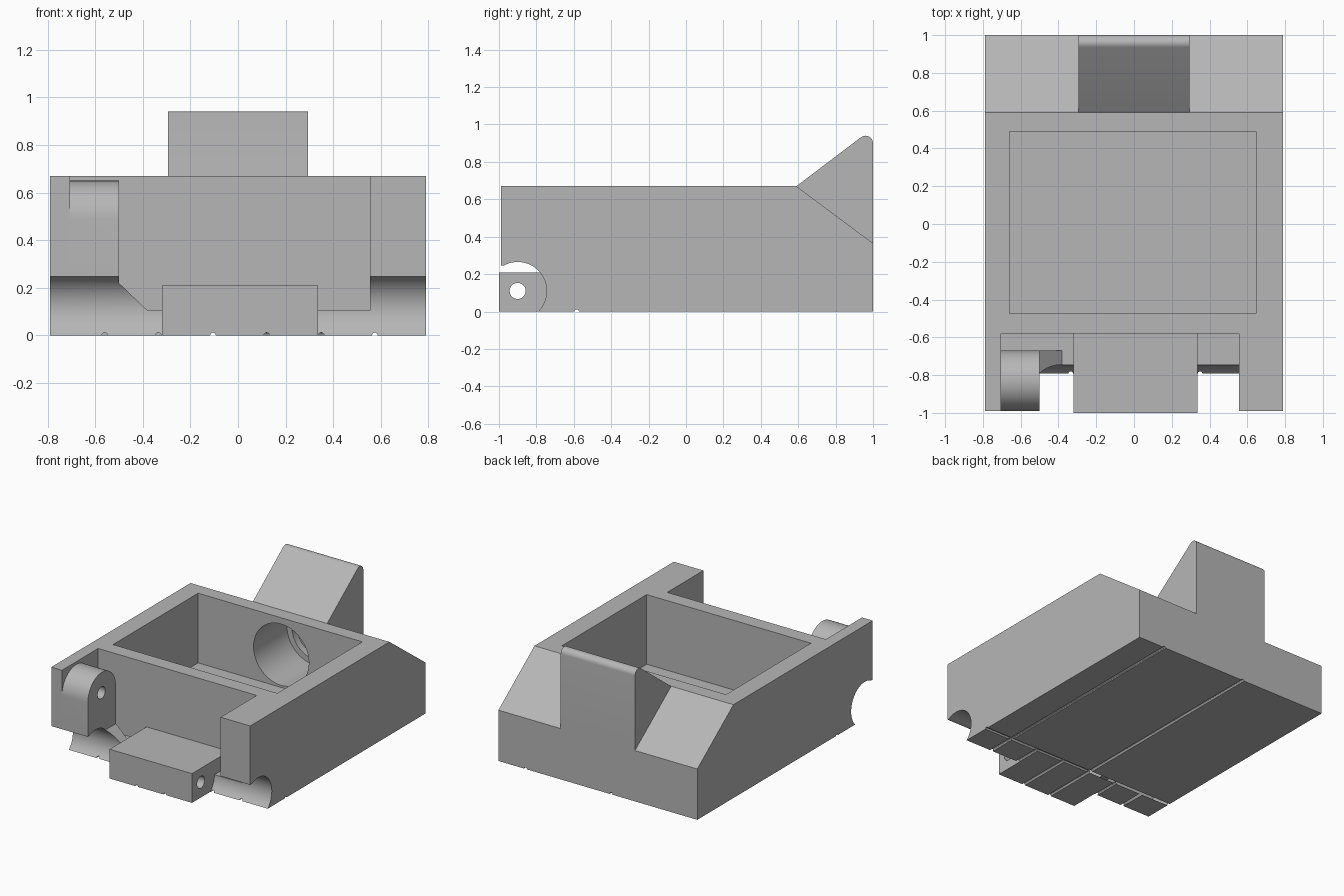
import bpy
import bmesh
from math import cos, sin, radians
from mathutils import Vector

old = bpy.data.objects.get("Cube")
if old:
    bpy.data.objects.remove(old, do_unlink=True)

grey = bpy.data.materials.new("plain grey")
grey.use_nodes = True
grey.diffuse_color = (0.47, 0.47, 0.47, 1)
grey.node_tree.nodes["Principled BSDF"].inputs["Base Color"].default_value = (0.47, 0.47, 0.47, 1)


def prism(name, axis, outline, lo, hi):
    """Extrude a 2D outline along an axis from lo to hi."""
    place = {"X": lambda a, b, t: (t, a, b),
             "Y": lambda a, b, t: (a, t, b),
             "Z": lambda a, b, t: (a, b, t)}[axis]
    bm = bmesh.new()
    face = bm.faces.new([bm.verts.new(place(a, b, lo)) for a, b in outline])
    grown = bmesh.ops.extrude_face_region(bm, geom=[face])["geom"]
    verts = [g for g in grown if isinstance(g, bmesh.types.BMVert)]
    bmesh.ops.translate(bm, verts=verts, vec=Vector(place(0, 0, hi - lo)))
    bmesh.ops.recalc_face_normals(bm, faces=bm.faces)
    mesh = bpy.data.meshes.new(name)
    bm.to_mesh(mesh)
    bm.free()
    mesh.materials.append(grey)
    obj = bpy.data.objects.new(name, mesh)
    bpy.context.collection.objects.link(obj)
    return obj


def rect(a0, a1, b0, b1):
    return [(a0, b0), (a1, b0), (a1, b1), (a0, b1)]


def arc(a, b, r, start=0, end=360, steps=48):
    count = steps if end - start == 360 else steps + 1
    angles = [radians(start + (end - start) * i / steps) for i in range(count)]
    return [(a + r * cos(t), b + r * sin(t)) for t in angles]


def combine(tool, operation):
    """Apply one boolean step to the housing and discard the tool."""
    mod = housing.modifiers.new(tool.name, "BOOLEAN")
    mod.operation = operation
    mod.solver = "EXACT"
    mod.object = tool
    bpy.context.view_layer.objects.active = housing
    bpy.ops.object.modifier_apply(modifier=mod.name)
    bpy.data.objects.remove(tool, do_unlink=True)


def cut(*args):
    combine(prism(*args), "DIFFERENCE")


def add(*args):
    combine(prism(*args), "UNION")


# Housing with sloped rear shoulders
side = [(-0.99, 0), (1, 0), (1, 0.365), (0.59, 0.67), (-0.99, 0.67)]
housing = prism("housing", "X", side, -0.79, 0.79)

# Rear wedge with rounded tip
wedge = [(0.59, 0.67), (0.59, 0.5), (1, 0.3)] + arc(0.96, 0.9, 0.04, 0, 126.6, 12)
add("rear_wedge", "X", wedge, -0.295, 0.295)

# Open pocket and front recess
cut("pocket", "Z", rect(-0.66, 0.645, -0.475, 0.49), 0.17, 1.2)
cut("front_recess", "Z", rect(-0.705, 0.555, -1.2, -0.58), 0.105, 1.2)

# Rounded lug beside the right arm, with a sloped foot
lug = [(-0.99, 0.05), (-0.67, 0.05)] + arc(-0.83, 0.49, 0.16, 0, 180, 24)
add("lug", "X", lug, -0.72, -0.5)
foot = [(-0.6, 0.05), (-0.38, 0.05), (-0.38, 0.105), (-0.5, 0.22), (-0.6, 0.22)]
add("lug_foot", "Y", foot, -0.9, -0.67)

# Round hinge channel, open to the front
cut("channel", "X", arc(-0.9, 0.11, 0.155, steps=64), -1, 1)
cut("channel_mouth", "X", rect(-1.2, -0.9, -0.2, 0.247), -1, 1)

# Central hinge block and pin holes
add("hinge_block", "X", rect(-1, -0.55, 0, 0.21), -0.32, 0.335)
cut("hinge_pin_hole", "X", arc(-0.9, 0.11, 0.043, steps=32), -0.45, 0.45)
cut("lug_pin_hole", "X", arc(-0.835, 0.505, 0.043, steps=32), -0.715, -0.4)

# Stepped bore from the pocket into the wedge
cut("bore", "Y", arc(0, 0.405, 0.22), 0.4, 0.87)
cut("bore_end", "Y", arc(0, 0.405, 0.18), 0.8, 0.92)

# Thin grooves under the base
for x in (-0.105, 0.575):
    cut("long_groove", "Y", arc(x, 0, 0.012, steps=12), -1.2, 1.2)
for x in (-0.56, -0.335, 0.12, 0.35):
    cut("short_groove", "Y", arc(x, 0, 0.012, steps=12), -1.2, -0.585)
cut("cross_groove", "X", arc(-0.585, 0, 0.012, steps=12), -1, 1)

# Smooth curved faces, keep edges sharp
bpy.ops.object.select_all(action="DESELECT")
housing.select_set(True)
bpy.context.view_layer.objects.active = housing
bpy.ops.object.shade_smooth_by_angle(angle=radians(30))
